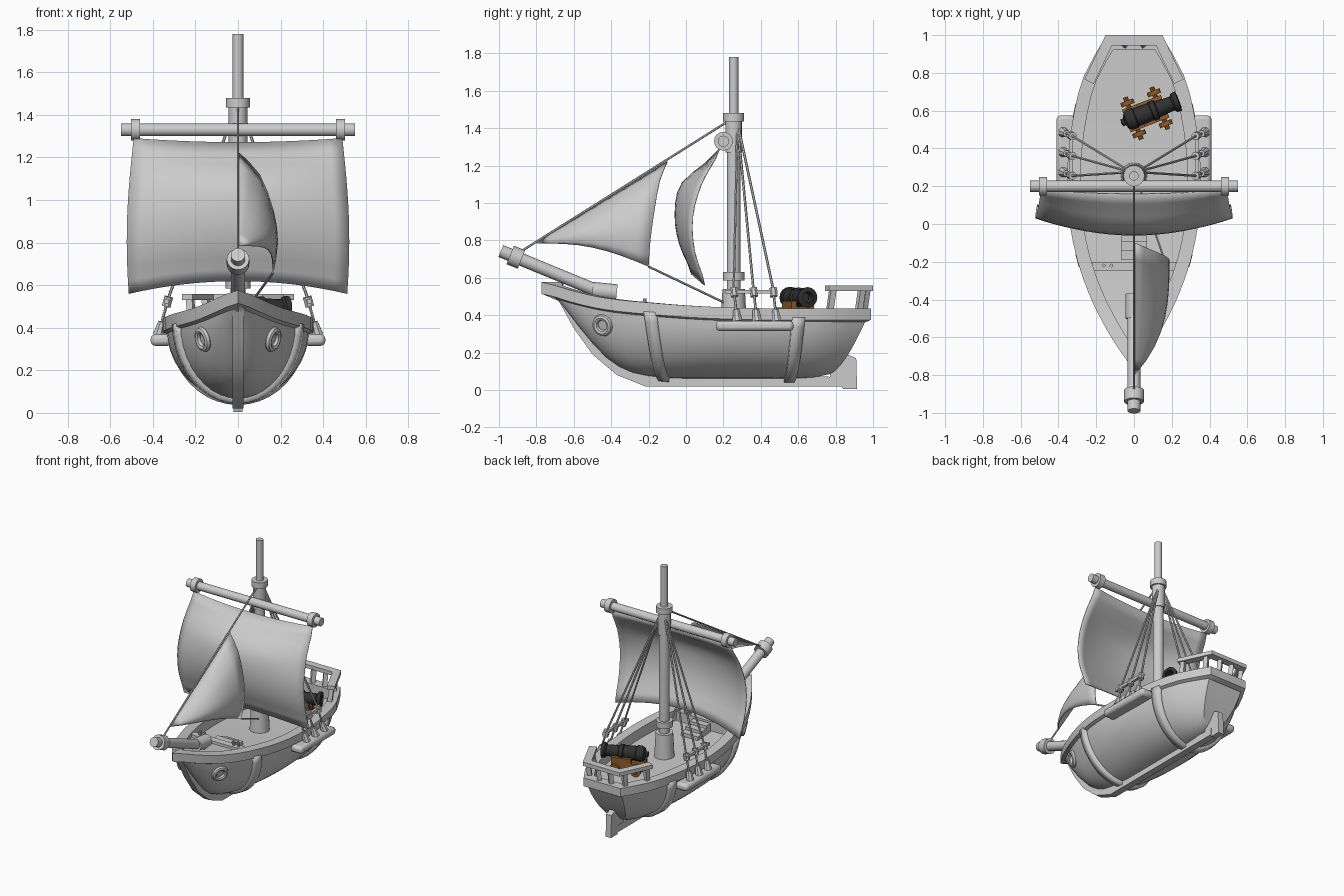
import bpy, bmesh, math
from mathutils import Vector, Matrix

cube = bpy.data.objects.get("Cube")
if cube:
    bpy.data.objects.remove(cube, do_unlink=True)
made = []


def material(name, rgb):
    m = bpy.data.materials.new(name)
    m.use_nodes = True
    m.diffuse_color = (*rgb, 1)
    m.node_tree.nodes["Principled BSDF"].inputs["Base Color"].default_value = (*rgb, 1)
    return m


GREY = material("pale_grey", (0.6, 0.6, 0.6))
IRON = material("black_iron", (0.03, 0.03, 0.03))
BROWN = material("brown_wood", (0.28, 0.11, 0.02))


def finish(name, bm, mat=GREY, place=None):
    bmesh.ops.remove_doubles(bm, verts=bm.verts, dist=0.0005)
    bmesh.ops.recalc_face_normals(bm, faces=bm.faces)
    if place:
        bm.transform(place)
    me = bpy.data.meshes.new(name)
    bm.to_mesh(me)
    bm.free()
    me.materials.append(mat)
    ob = bpy.data.objects.new(name, me)
    bpy.context.collection.objects.link(ob)
    made.append(ob)
    return ob


def box(name, lo, hi, mat=GREY, place=None, bevel=0):
    lo, hi = Vector(lo), Vector(hi)
    bm = bmesh.new()
    bmesh.ops.create_cube(bm, size=1, matrix=Matrix.Translation((lo + hi) / 2) @ Matrix.Diagonal((*(hi - lo), 1)))
    ob = finish(name, bm, mat, place)
    if bevel:
        mod = ob.modifiers.new("bevel", "BEVEL")
        mod.width, mod.segments = bevel, 2
    return ob


def rod(name, a, b, r, r2=None, mat=GREY, place=None, sides=16):
    a, b = Vector(a), Vector(b)
    turn = (b - a).to_track_quat("Z", "Y").to_matrix().to_4x4()
    bm = bmesh.new()
    bmesh.ops.create_cone(bm, cap_ends=True, segments=sides, radius1=r, radius2=r if r2 is None else r2,
                          depth=(b - a).length, matrix=Matrix.Translation((a + b) / 2) @ turn)
    return finish(name, bm, mat, place)


def prism(name, outline, half):
    """Side outline in y and z, given thickness in x."""
    bm = bmesh.new()
    face = bm.faces.new([bm.verts.new((-half, y, z)) for y, z in outline])
    out = bmesh.ops.extrude_face_region(bm, geom=[face])
    bmesh.ops.translate(bm, vec=(2 * half, 0, 0), verts=[v for v in out["geom"] if isinstance(v, bmesh.types.BMVert)])
    return finish(name, bm)


def grid(name, rows, cap=False, thick=0):
    bm = bmesh.new()
    vs = [[bm.verts.new(p) for p in row] for row in rows]
    for r, s in zip(vs, vs[1:]):
        for i in range(len(r) - 1):
            bm.faces.new((r[i], r[i + 1], s[i + 1], s[i]))
    if cap:
        last, n = vs[-1], len(vs[-1]) - 1
        for i in range(n // 2):
            loop = [last[i], last[i + 1], last[n - i - 1], last[n - i]]
            bm.faces.new(list(dict.fromkeys(loop)))
    ob = finish(name, bm)
    if thick:
        mod = ob.modifiers.new("thickness", "SOLIDIFY")
        mod.thickness, mod.offset = thick, 0
    return ob


def sweep(name, path, inner, outer, low, high, closed, inner_low=None):
    """Rectangular band following a path, mitred in plan."""
    n, bm, rings = len(path), bmesh.new(), []
    inner_low = low if inner_low is None else inner_low
    for i, p in enumerate(path):
        p = Vector(p)
        before = Vector(path[i - 1]) if closed or i else p
        after = Vector(path[(i + 1) % n]) if closed or i < n - 1 else p
        ns = [Vector((d.y, -d.x, 0)).normalized() for d in (p - before, after - p) if d.length > 0]
        nrm = sum(ns, Vector()).normalized()
        nrm /= max(nrm.dot(ns[0]), 0.5)
        rings.append([bm.verts.new(p + nrm * o + Vector((0, 0, h))) for o, h in
                      ((outer, low), (outer, high), (inner, high), (inner, inner_low))])
    for i in range(n if closed else n - 1):
        a, b = rings[i], rings[(i + 1) % n]
        for k in range(4):
            bm.faces.new((a[k], a[k - 1], b[k - 1], b[k]))
    if not closed:
        bm.faces.new(rings[0])
        bm.faces.new(rings[-1])
    return finish(name, bm)


def spline(pts, t):
    n = len(pts)
    i = max(0, min(int(t), n - 2))
    f = t - i
    a, b, c, d = (pts[max(0, min(n - 1, k))] for k in (i - 1, i, i + 1, i + 2))
    return [q + 0.5 * f * (r - p + f * (2 * p - 5 * q + 4 * r - s + f * (3 * (q - r) + s - p)))
            for p, q, r, s in zip(a, b, c, d)]


# Hull stations: rim half width, rim y, rim z, keel y, keel z
STATIONS = [(0, -.74, .53, -.68, .5), (.085, -.62, .49, -.56, .33), (.165, -.48, .455, -.42, .17),
            (.225, -.35, .435, -.28, .09), (.28, -.19, .42, -.11, .065), (.32, 0, .405, .02, .06),
            (.335, .2, .395, .2, .06), (.325, .4, .39, .38, .06), (.295, .6, .39, .55, .06),
            (.245, .78, .39, .67, .065), (.14, .97, .39, .74, .08)]


def hull_point(t, v):
    w, ry, rz, ky, kz = spline(STATIONS, t)
    a = abs(v) * math.pi / 2
    return Vector((math.copysign(w * math.sin(a), v), ky + (ry - ky) * abs(v), kz + (rz - kz) * (1 - math.cos(a))))


VS = [i / 10 for i in range(-10, 11)]
grid("hull", [[hull_point(t / 2, v) for v in VS] for t in range(21)], cap=True)
for t, label in ((4, "front"), (8, "rear")):
    grid(label + "_hull_rib", [[hull_point(t + d, v) for v in VS] for d in (-.18, .18)], thick=.045)

# Rim around the deck
side = [hull_point(t / 2, 1) for t in range(21)]
rim = side + [Vector((-p.x, p.y, p.z)) for p in reversed(side[1:])]
sweep("gunwale", rim, -.05, .02, -.015, .047, True, -.045)


def deck(name, t0, t1, drop):
    rows = []
    for i in range(9):
        p = hull_point(t0 + (t1 - t0) * i / 8, 1)
        w = max(p.x - .025, 0.002)
        rows.append([(-w, p.y, p.z + drop), (w, p.y, p.z + drop)])
    grid(name, rows)


deck("main_deck", 3.6, 9.95, -.03)
deck("fore_deck", .3, 3.7, .015)
box("fore_deck_beam", (-.22, -.25, .38), (.22, -.2, .46))
for x in (-.16, -.12, .12, .16):
    rod("belaying_pin", (x, -.22, .44), (x, -.22, .49), .01, sides=8)
for i in range(3):
    y = -.19 + .05 * i
    box("deck_step", (-.07, y, .37), (.07, y + .05, .45 - .022 * i))

# Keel, stem and rudder
prism("keel_and_stem", [(-.71, .53), (-.6, .33), (-.5, .19), (-.37, .08), (-.22, .02), (.84, .02), (.84, .07),
                        (-.1, .08), (-.25, .12), (-.4, .22), (-.54, .38), (-.64, .53)], .025)
prism("rudder", [(.835, .02), (.84, .005), (.915, .005), (.91, .17), (.84, .2), (.77, .13), (.77, .02)], .022)

# Stern rail
rail = [(.24, .755, .53), (.135, .975, .53), (-.135, .975, .53), (-.24, .755, .53)]
sweep("stern_rail", rail, -.03, .025, 0, .028, False)
posts = [(.225, .785), (.15, .94), (.05, .965)]
for x, y in posts + [(-x, y) for x, y in posts]:
    rod("stern_rail_post", (x * .97, y - .015, .43), (x, y, .535), .022, sides=4)

# Mast and yard
MY = .255
rod("mast_foot", (0, MY, .35), (0, MY, .54), .07, .06)
rod("lower_mast", (0, MY, .5), (0, MY, 1.44), .036)
rod("mast_foot_collar", (0, MY, .585), (0, MY, .63), .058)
rod("mast_sleeve", (0, MY, 1.27), (0, MY, 1.44), .044)
rod("mast_top_collar", (0, MY, 1.435), (0, MY, 1.48), .056)
rod("top_mast", (0, MY, 1.44), (0, MY, 1.78), .025)
rod("yard", (-.55, .2, 1.33), (.55, .2, 1.33), .03)
for s in (-1, 1):
    rod("yard_collar", (s * .46, .2, 1.33), (s * .503, .2, 1.33), .05)

# Bowsprit
rod("bowsprit", (0, -.99, .743), (0, -.4, .5), .034)
rod("bowsprit_collar", (0, -.94, .722), (0, -.88, .698), .053)
rod("bowsprit_heel", (0, -.5, .533), (0, -.37, .52), .045)

# Square sail
EDGE = [(.18,), (.085,), (.035,), (.045,), (.1,)]
BELLY = [(.16,), (-.02,), (-.058,), (-.035,), (.03,)]


def sail_point(u, s):
    e, b = spline(EDGE, s * 4)[0], spline(BELLY, s * 4)[0]
    top, low = 1.27 + .02 * u * u, .62 - .06 * u * u
    return (u * (.49 + .032 * math.sin(math.pi * s * .75)), b + (e - b) * u * u, top + (low - top) * s)


grid("main_sail", [[sail_point(u / 8, s / 12) for u in range(-8, 9)] for s in range(13)], thick=.006)

# Triangular front sail
TACK = Vector((0, -.8, .785))
LEECH = [(.005, -.1, 1.22), (.1, -.14, 1.12), (.165, -.17, .95), (.185, -.19, .8), (.165, -.2, .66)]


def jib_point(p, q):
    end = Vector(spline(LEECH, p * 4))
    pt = TACK.lerp(end, q)
    pt.x = end.x * (1 - (1 - q) ** 3)
    pt.z += .04 * p * math.sin(math.pi * q)
    return pt


grid("front_sail", [[jib_point(p / 8, q / 8) for p in range(9)] for q in range(9)], thick=.006)
rod("forestay", (0, -.9, .73), (0, .23, 1.44), .006, sides=6)
rod("front_sail_sheet", LEECH[-1], (.02, .22, .46), .006, sides=6)

# Shroud platforms, blocks, shrouds and bow rings
for s in (-1, 1):
    lo, hi = sorted((s * .31, s * .41))
    box("shroud_platform", (lo, .16, .315), (hi, .575, .37), bevel=.02)
    box("shroud_bar", (min(s * .325, s * .345), .21, .515), (max(s * .325, s * .345), .49, .535))
    for y in (.265, .37, .475):
        low, top = Vector((s * .375, y + .01, .365)), Vector((s * .325, y - .01, .545))
        rod("lower_block", low, low.lerp(top, .35), .028, .018, sides=8)
        rod("upper_block", low.lerp(top, .75), top, .022, sides=8)
        rod("block_lashing", low, top, .007, sides=6)
        rod("shroud", top, (s * .015, MY + .02, 1.43), .007, sides=6)
    c = hull_point(2.15, s * .77)
    du, dv = hull_point(2.25, s * .77) - c, hull_point(2.15, s * .82) - c
    nrm = du.cross(dv).normalized()
    nrm *= math.copysign(1, nrm.x * s)
    turn = nrm.to_track_quat("Z", "Y")
    rows = []
    for i in range(25):
        a = i * math.tau / 24
        ring = [Vector(((.043 + .017 * math.cos(b)) * math.cos(a), (.043 + .017 * math.cos(b)) * math.sin(a),
                        .018 * math.sin(b))) for b in (k * math.tau / 8 for k in range(9))]
        rows.append([c + turn @ v for v in ring])
    grid("bow_ring", rows)

# Cannon, built along x then turned on the deck
SPOT = Matrix.Translation((.09, .595, 0)) @ Matrix.Rotation(math.radians(21), 4, "Z")
PROFILE = [(-.17, 0), (-.165, .02), (-.15, .02), (-.14, .045), (-.12, .056), (-.09, .056), (-.085, .05), (0, .047),
           (.005, .053), (.03, .053), (.035, .043), (.12, .039), (.13, .052), (.155, .055), (.16, .03), (.1, .028), (.1, 0)]
bm = bmesh.new()
vs = [bm.verts.new((x, 0, r)) for x, r in PROFILE]
edges = [bm.edges.new(e) for e in zip(vs, vs[1:])]
bmesh.ops.spin(bm, geom=vs + edges, cent=(0, 0, 0), axis=(1, 0, 0), angle=math.tau, steps=16)
finish("cannon_barrel", bm, IRON, SPOT @ Matrix.Translation((0, 0, .495)))
for s in (-1, 1):
    for x0, x1, h in ((-.14, -.06, .44), (-.06, .08, .475)):
        box("carriage_cheek", (x0, s * .05 - .014, .385), (x1, s * .05 + .014, h), BROWN, SPOT)
    for x in (-.1, .05):
        rod("carriage_wheel", (x, s * .075, .4), (x, s * .1, .4), .036, mat=BROWN, place=SPOT)
for x in (-.1, .05):
    rod("carriage_axle", (x, -.12, .4), (x, .12, .4), .013, mat=BROWN, place=SPOT, sides=8)
box("carriage_bed", (-.13, -.05, .385), (.07, .05, .42), BROWN, SPOT)

# Smooth round parts, keeping hard edges
bpy.ops.object.select_all(action="DESELECT")
for ob in made:
    ob.select_set(True)
bpy.context.view_layer.objects.active = made[0]
bpy.ops.object.shade_smooth_by_angle(angle=math.radians(35))
